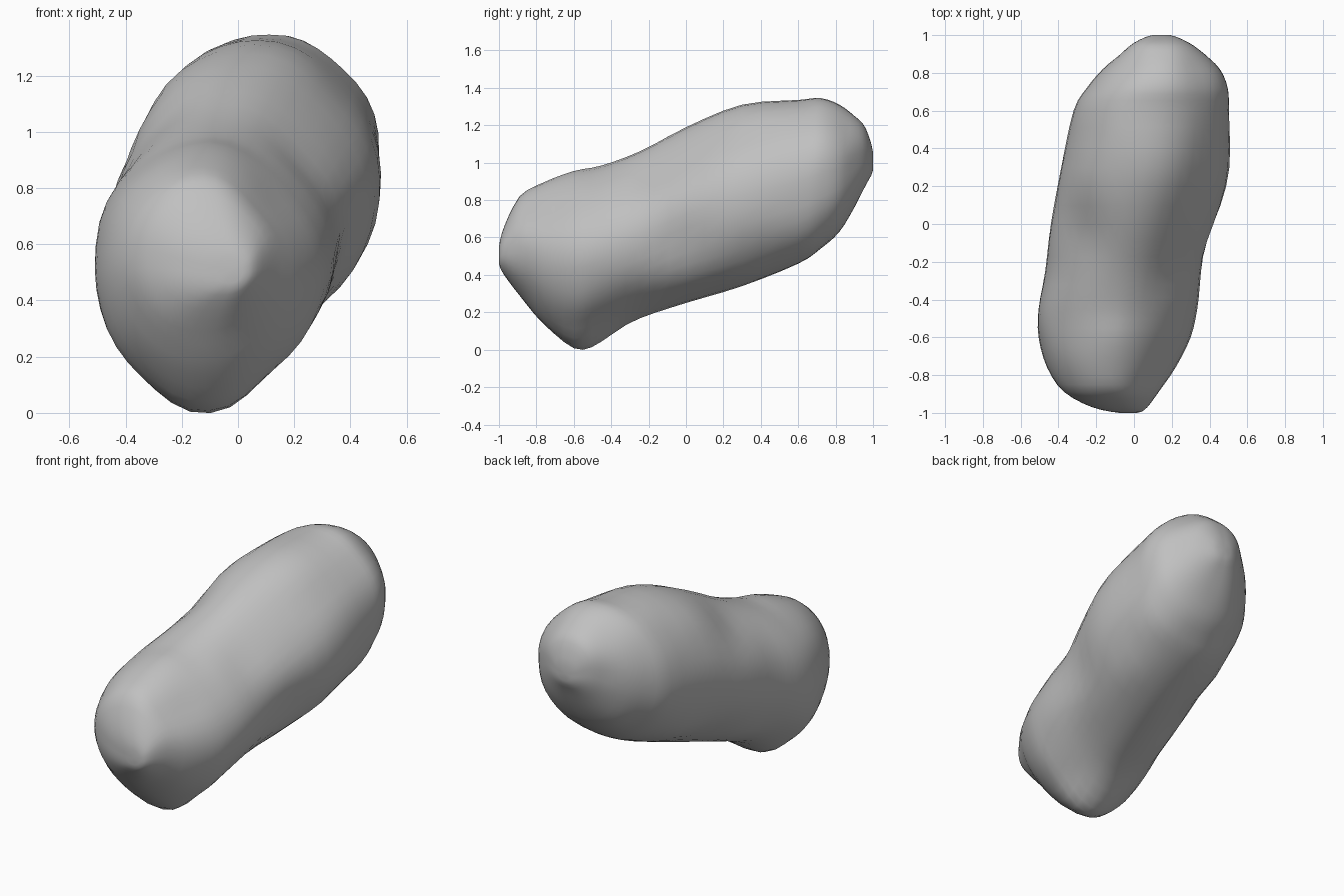
import bpy
import bmesh
from math import cos, sin, pi, exp
from mathutils import Vector, noise

SIDES = 40
STEPS = 3

# Cross-sections from front to back: y, right edge, left edge, underside, top
SECTIONS = [
    (-1.0, -.08, .03, .45, .56),
    (-.97, -.22, .07, .4, .66),
    (-.89, -.37, .13, .29, .82),
    (-.76, -.46, .22, .14, .895),
    (-.6, -.505, .3, .05, .955),
    (-.45, -.505, .335, .1, .985),
    (-.25, -.47, .365, .17, 1.06),
    (0, -.44, .44, .25, 1.19),
    (.3, -.385, .505, .34, 1.31),
    (.6, -.32, .5, .46, 1.335),
    (.72, -.25, .49, .54, 1.345),
    (.82, -.165, .45, .63, 1.31),
    (.9, -.07, .37, .76, 1.25),
    (.96, .0, .29, .88, 1.19),
    (1.0, .09, .2, .95, 1.06),
]

# Local swellings and hollows: centre, radius, push outward
FEATURES = [
    (Vector((-.12, -.5, .08)), .16, .065),     # knob underneath
    (Vector((-.28, -.05, 1.05)), .16, -.045),  # hollow on the right shoulder
    (Vector((.38, -.05, .62)), .18, -.035),    # hollow on the left flank
    (Vector((.42, .68, 1.1)), .16, .02),       # swelling at the left rear
]


def blend(a, b, c, d, t):
    """Smooth curve through b and c, guided by their neighbours."""
    return b + t / 2 * (c - a + t * (2 * a - 5 * b + 4 * c - d + t * (3 * (b - c) + d - a)))


def smooth_sections(rows):
    """Insert extra sections so the outline flows between the given ones."""
    result = []
    last = len(rows) - 1
    for i in range(last):
        near = [rows[max(0, min(last, i + k))] for k in (-1, 0, 1, 2)]
        for step in range(STEPS):
            result.append([blend(*values, step / STEPS) for values in zip(*near)])
    result.append(rows[last])
    return result


def left_flattening(y, up):
    """The left side is flattened in front and fuller towards the rear."""
    rear = max(0, min(1, (y + .2) / .8))
    front_amount, rear_amount = (.09, .05) if up > 0 else (.045, -.05)
    return front_amount + (rear_amount - front_amount) * rear


def ring_point(section, angle):
    """Point on a section, gently lumpy and uneven from side to side."""
    y, x_low, x_high, z_low, z_high = section
    middle = Vector(((x_low + x_high) / 2, y, (z_low + z_high) / 2))
    across, up = cos(angle), sin(angle)
    offset = Vector((across * (x_high - x_low) / 2, 0, up * (z_high - z_low) / 2))
    point = middle + offset
    # Lumps fade at the widest points so the outlines stay true
    diagonal = abs(sin(2 * angle))
    lump = noise.noise(point * 3.5) * .04
    flattening = left_flattening(y, up) if across > 0 else 0
    # Blunt the two ends by filling out their corners
    fullness = .12 * max(0, abs(y) - .85) / .15
    scale = 1 + diagonal * (lump + fullness - flattening * diagonal)
    push = sum(amount * exp(-((point - centre).length / radius) ** 2)
               for centre, radius, amount in FEATURES)
    return middle + offset * scale + offset.normalized() * push


def skin(bm, rings):
    """Join neighbouring rings with quads and close both ends with fans."""
    for front, back in zip(rings, rings[1:]):
        for i in range(SIDES):
            j = (i + 1) % SIDES
            bm.faces.new((front[i], front[j], back[j], back[i]))
    caps = [bm.faces.new(rings[0]), bm.faces.new(rings[-1])]
    bmesh.ops.poke(bm, faces=caps)
    bmesh.ops.recalc_face_normals(bm, faces=bm.faces)


def soften_ends(bm):
    """Relax the tips into rounded noses."""
    tips = [v for v in bm.verts if abs(v.co.y) > .9]
    for _ in range(4):
        bmesh.ops.smooth_vert(bm, verts=tips, factor=.4,
                              use_axis_x=True, use_axis_z=True)


def make_material(name, colour):
    material = bpy.data.materials.new(name)
    material.use_nodes = True
    material.diffuse_color = colour
    material.node_tree.nodes["Principled BSDF"].inputs["Base Color"].default_value = colour
    return material


default_cube = bpy.data.objects.get("Cube")
if default_cube:
    bpy.data.objects.remove(default_cube, do_unlink=True)

# Lumpy elongated rock body
bm = bmesh.new()
rings = []
for section in smooth_sections(SECTIONS):
    rings.append([bm.verts.new(ring_point(section, 2 * pi * i / SIDES)) for i in range(SIDES)])
skin(bm, rings)
soften_ends(bm)
mesh = bpy.data.meshes.new("rock_body")
bm.to_mesh(mesh)
bm.free()

rock = bpy.data.objects.new("rock_body", mesh)
bpy.context.collection.objects.link(rock)
mesh.materials.append(make_material("stone grey", (.53, .53, .53, 1)))

# Smooth shading over the whole surface
bpy.context.view_layer.objects.active = rock
rock.select_set(True)
bpy.ops.object.shade_smooth()
